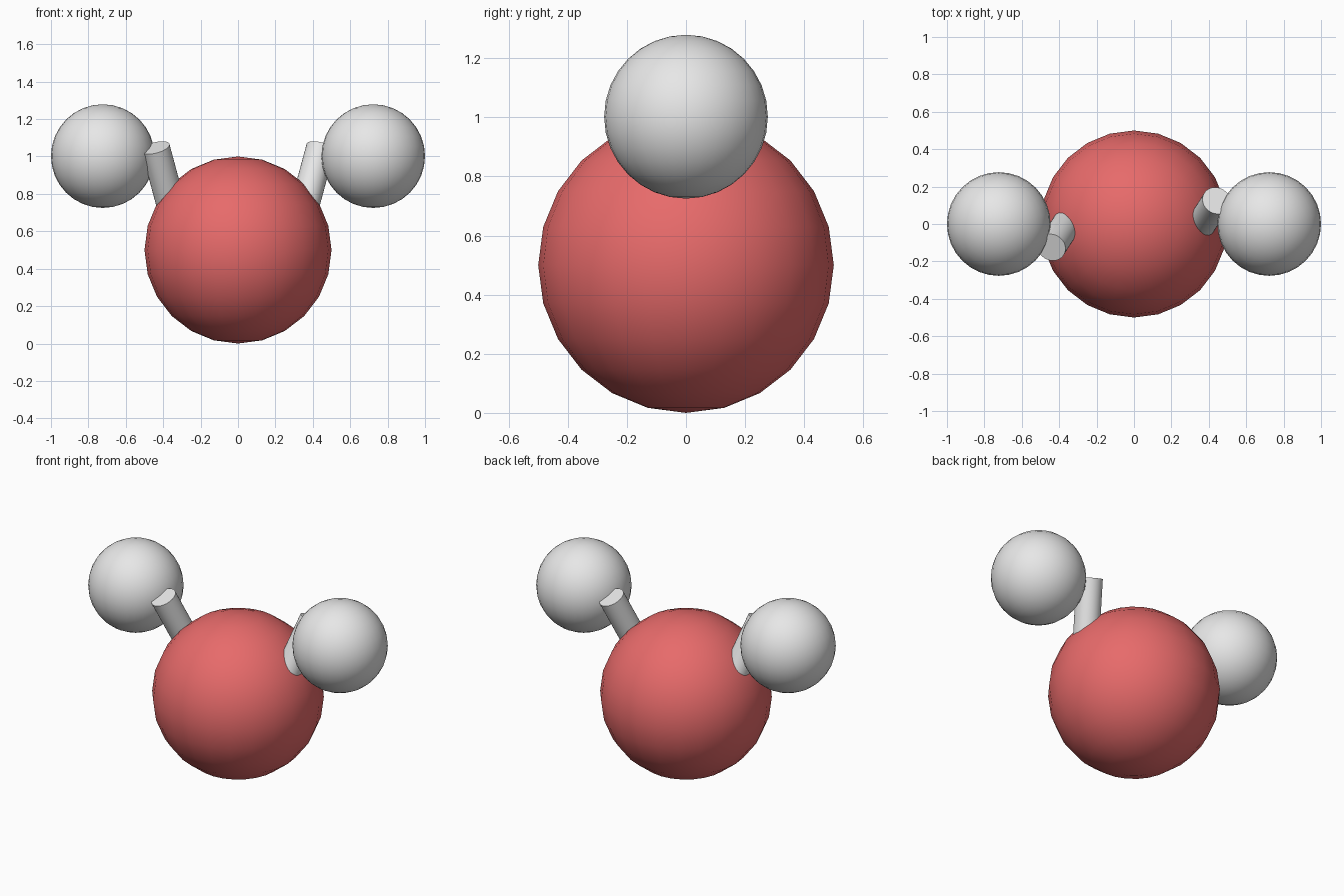
import bpy
from mathutils import Vector

cube = bpy.data.objects.get("Cube")
if cube:
    bpy.data.objects.remove(cube, do_unlink=True)


def make_material(name, color):
    mat = bpy.data.materials.new(name)
    mat.use_nodes = True
    mat.diffuse_color = color
    mat.node_tree.nodes["Principled BSDF"].inputs["Base Color"].default_value = color
    return mat


red = make_material("red", (0.8, 0.145, 0.145, 1))
white = make_material("light_grey", (0.8, 0.8, 0.8, 1))


def finish(name, mat):
    obj = bpy.context.object
    obj.name = name
    obj.data.materials.append(mat)
    bpy.ops.object.shade_smooth_by_angle()
    return obj


def ball(name, center, radius, segments, mat):
    bpy.ops.mesh.primitive_uv_sphere_add(
        segments=segments, ring_count=segments // 2, radius=radius, location=center)
    return finish(name, mat)


def rod(name, center, half_axis, radius, mat):
    bpy.ops.mesh.primitive_cylinder_add(
        vertices=32, radius=radius, depth=2 * half_axis.length, location=center,
        rotation=half_axis.to_track_quat("Z", "Y").to_euler())
    return finish(name, mat)


# Large central ball
ball("center_ball", (0, 0, 0.5), 0.5, 24, red)

# Small balls and tilted rods, turned half a circle from one side to the other
for side, sign in (("left", 1), ("right", -1)):
    ball(side + "_ball", (sign * 0.723, 0, 1.002), 0.277, 32, white)
    rod(side + "_rod", (sign * 0.361, 0, 0.75),
        Vector((sign * 0.08, sign * 0.125, 0.297)), 0.077, white)
